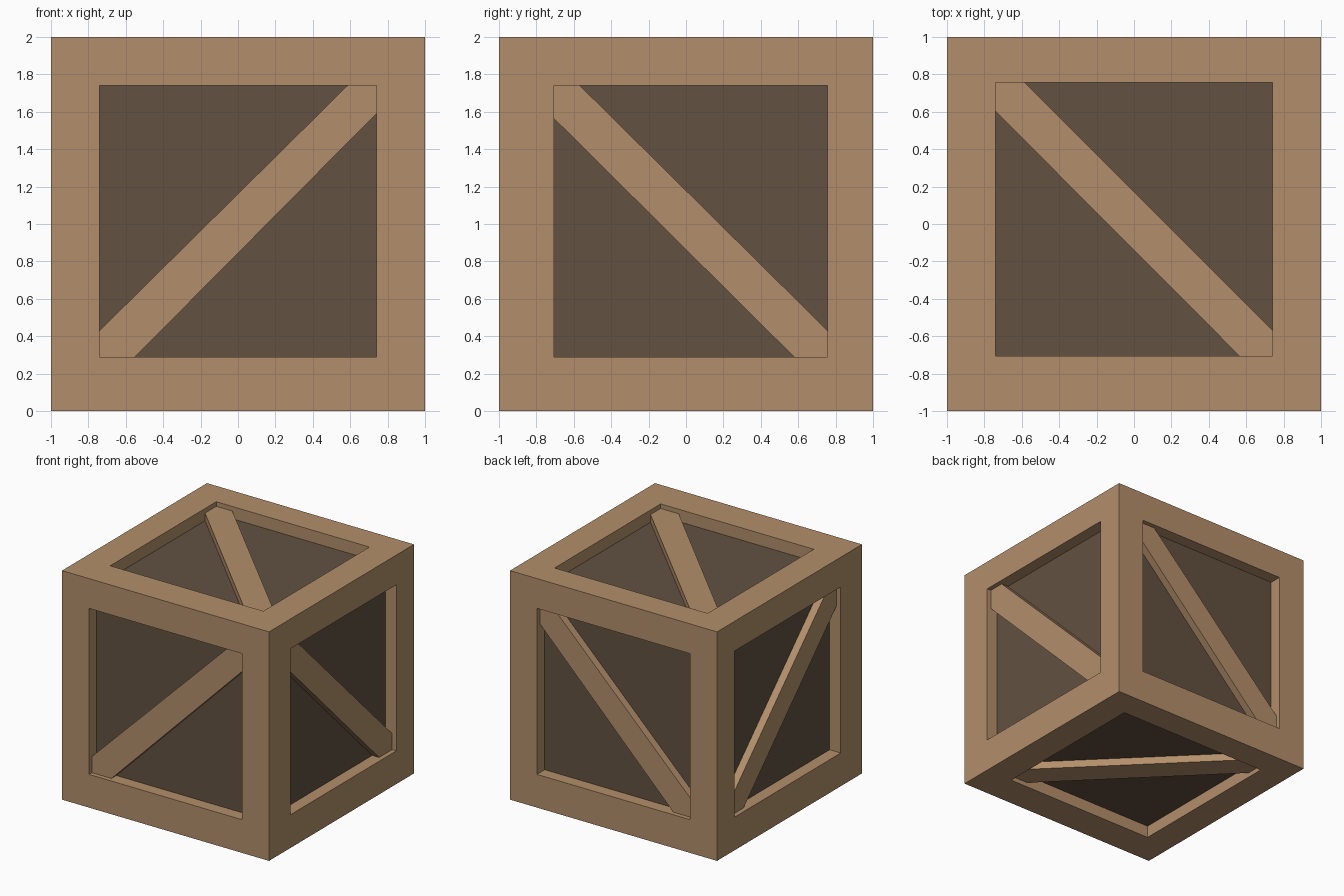
import bpy, bmesh
from mathutils import Vector

if "Cube" in bpy.data.objects:
    bpy.data.objects.remove(bpy.data.objects["Cube"])

# Opening limits along x, y and z, shared by opposite faces
WINDOW = [(-0.74, 0.74), (-0.707, 0.757), (0.29, 1.74)]
CENTRE = Vector((0, 0, 1))
PANEL_DEPTH = 0.107
BRACE_DEPTH = 0.04


def material(name, rgb):
    m = bpy.data.materials.new(name)
    m.diffuse_color = (*rgb, 1)
    m.use_nodes = True
    m.node_tree.nodes["Principled BSDF"].inputs["Base Color"].default_value = m.diffuse_color
    return m


wood = material("light wood", (0.45, 0.275, 0.145))
dark = material("dark wood panel", (0.122, 0.083, 0.053))


def finish(name, bm, mats):
    bmesh.ops.recalc_face_normals(bm, faces=bm.faces[:])
    me = bpy.data.meshes.new(name)
    bm.to_mesh(me)
    bm.free()
    for m in mats:
        me.materials.append(m)
    bpy.context.collection.objects.link(bpy.data.objects.new(name, me))


# Crate body: a cube with a recessed dark panel sunk into every face
bm = bmesh.new()
bmesh.ops.create_cube(bm, size=2)
bmesh.ops.translate(bm, verts=bm.verts[:], vec=CENTRE)
sides = bm.faces[:]
bmesh.ops.inset_individual(bm, faces=sides, thickness=0.26)
for f in sides:
    f.normal_update()
    axis = max(range(3), key=lambda i: abs(f.normal[i]))
    for v in f.verts:
        for i in range(3):
            if i != axis:
                v.co[i] = WINDOW[i][v.co[i] > CENTRE[i]]
floors = bmesh.ops.extrude_discrete_faces(bm, faces=sides)["faces"]
for f in floors:
    f.normal_update()
    bmesh.ops.translate(bm, verts=f.verts[:], vec=f.normal * -PANEL_DEPTH)
    f.material_index = 1
finish("crate_body", bm, [wood, dark])


# Diagonal brace: a bar clipped to the opening, given as a six-sided outline
def brace(name, axis, sign, rising, start, end):
    a, b = [i for i in range(3) if i != axis]
    (a0, a1), (b0, b1) = WINDOW[a], WINDOW[b]
    (sa, sb), (ea, eb) = start, end      # cut-backs along a and b at each end
    if rising:
        pts = [(a0, b0), (a0 + sa, b0), (a1, b1 - eb),
               (a1, b1), (a1 - ea, b1), (a0, b0 + sb)]
    else:
        pts = [(a0, b1), (a0, b1 - sb), (a1 - ea, b0),
               (a1, b0), (a1, b0 + eb), (a0 + sa, b1)]
    bm = bmesh.new()
    rings = []
    for depth in (BRACE_DEPTH, PANEL_DEPTH):
        ring = []
        for p, q in pts:
            co = Vector()
            co[axis] = CENTRE[axis] + sign * (1 - depth)
            co[a], co[b] = p, q
            ring.append(bm.verts.new(co))
        rings.append(ring)
        bm.faces.new(ring)
    for i in range(6):
        j = (i + 1) % 6
        bm.faces.new((rings[0][i], rings[0][j], rings[1][j], rings[1][i]))
    finish(name, bm, [wood])


for axis, names, rising, start, end in (
        (0, ("left", "right"), False, (0.14, 0.175), (0.18, 0.14)),
        (1, ("front", "back"), True, (0.19, 0.14), (0.155, 0.15)),
        (2, ("bottom", "top"), False, (0.155, 0.155), (0.175, 0.14))):
    for name, sign in zip(names, (-1, 1)):
        brace(name + "_brace", axis, sign, rising, start, end)
